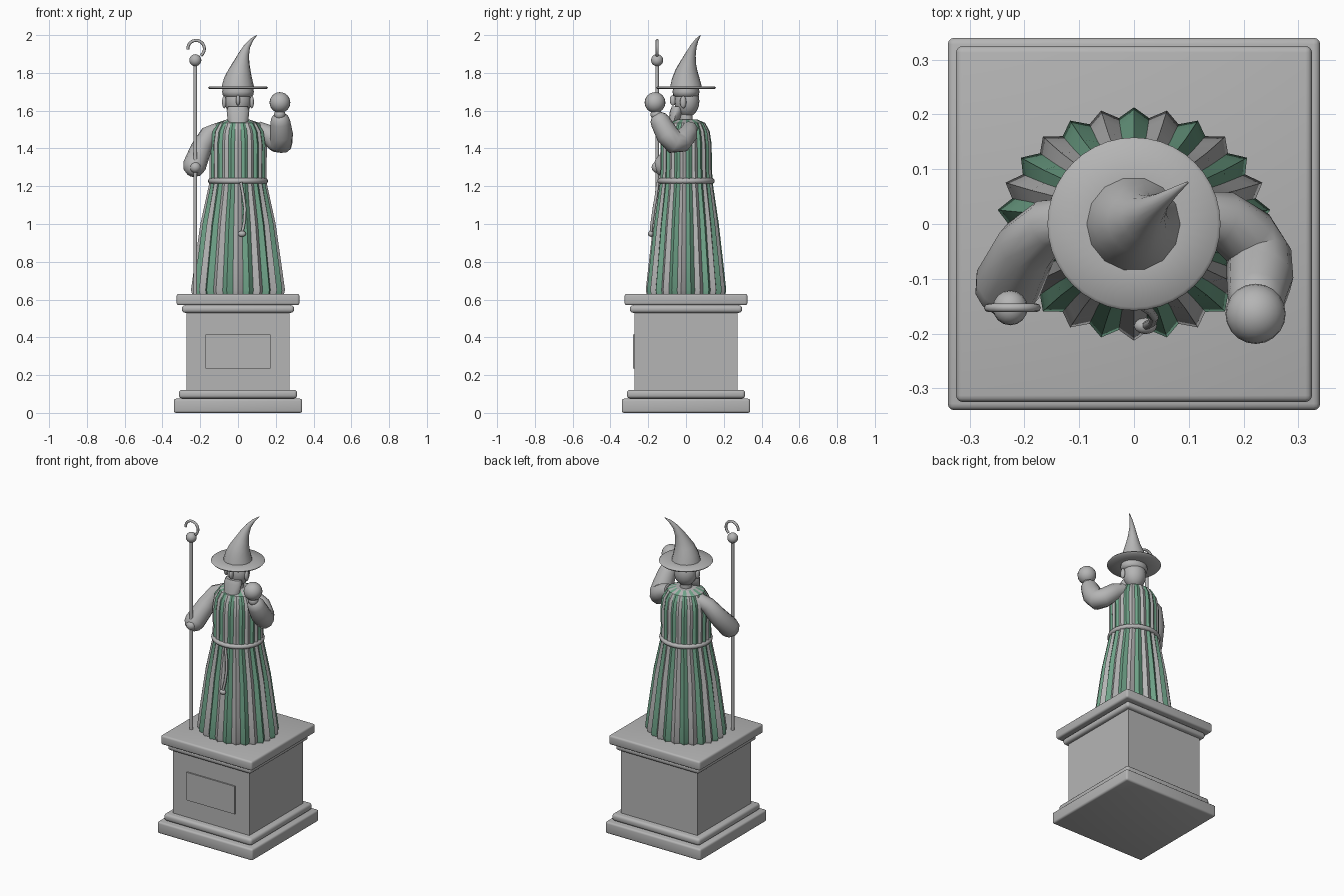
import bpy, bmesh, math
from mathutils import Vector, Quaternion

cube = bpy.data.objects.get("Cube")
if cube:
    bpy.data.objects.remove(cube, do_unlink=True)


def material(name, color):
    m = bpy.data.materials.new(name)
    m.use_nodes = True
    m.diffuse_color = (*color, 1)
    m.node_tree.nodes["Principled BSDF"].inputs["Base Color"].default_value = (*color, 1)
    return m


STONE = material("stone grey", (0.46, 0.46, 0.46))
GREEN = material("stripe green", (0.16, 0.37, 0.25))


def finish(name, bm, angle=40, mats=(STONE,)):
    bmesh.ops.recalc_face_normals(bm, faces=bm.faces)
    mesh = bpy.data.meshes.new(name)
    bm.to_mesh(mesh)
    bm.free()
    ob = bpy.data.objects.new(name, mesh)
    bpy.context.collection.objects.link(ob)
    for m in mats:
        mesh.materials.append(m)
    bpy.ops.object.select_all(action='DESELECT')
    ob.select_set(True)
    bpy.context.view_layer.objects.active = ob
    if angle:
        bpy.ops.object.shade_smooth_by_angle(angle=math.radians(angle))
    return ob


def skin(bm, rings):
    """Bridge rings of points with quads and close both ends."""
    loops = [[bm.verts.new(p) for p in ring] for ring in rings]
    n = len(loops[0])
    for a, b in zip(loops, loops[1:]):
        for i in range(n):
            j = (i + 1) % n
            bm.faces.new((a[i], a[j], b[j], b[i]))
    bm.faces.new(loops[0])
    bm.faces.new(loops[-1])


def box(name, half, z0, z1, bevel=0.0):
    bm = bmesh.new()
    bmesh.ops.create_cube(bm, size=1)
    for v in bm.verts:
        v.co = (v.co.x * 2 * half, v.co.y * 2 * half, z0 + (v.co.z + 0.5) * (z1 - z0))
    if bevel:
        bmesh.ops.bevel(bm, geom=bm.edges[:], offset=bevel, segments=3,
                        profile=0.5, affect='EDGES')
    return finish(name, bm, 35)


def ball(name, at, size, segs=16, rings=10):
    bm = bmesh.new()
    bmesh.ops.create_uvsphere(bm, u_segments=segs, v_segments=rings, radius=1)
    for v in bm.verts:
        v.co = Vector(at) + Vector([c * s for c, s in zip(v.co, size)])
    return finish(name, bm, 60)


def tube(name, pts, sides=12, dome=False):
    """Loft circles along (x, y, z, radius) points, optionally with a round end."""
    pts = [(Vector(p[:3]), p[3]) for p in pts]
    if dome:
        (p0, _), (p1, r) = pts[-2:]
        d = (p1 - p0).normalized()
        for a in (0.5, 1.0, 1.4):
            pts.append((p1 + d * r * math.sin(a), r * math.cos(a)))
    rings = []
    old, turn = Vector((0, 0, 1)), Quaternion()
    for i, (p, r) in enumerate(pts):
        t = (pts[min(i + 1, len(pts) - 1)][0] - pts[max(i - 1, 0)][0]).normalized()
        turn = old.rotation_difference(t) @ turn
        old = t
        ring = [math.tau * k / sides for k in range(sides)]
        rings.append([p + turn @ Vector((r * math.cos(a), r * math.sin(a), 0)) for a in ring])
    bm = bmesh.new()
    skin(bm, rings)
    return finish(name, bm, 60)


def lathe(name, profile, sides=32, depth=1.0):
    bm = bmesh.new()
    angles = [math.tau * k / sides for k in range(sides)]
    skin(bm, [[(r * math.cos(a), r * depth * math.sin(a), z) for a in angles]
              for r, z in profile])
    return finish(name, bm, 60)


# Pedestal
box("plinth_base", 0.34, 0, 0.075, 0.012)
box("plinth_lower_moulding", 0.313, 0.077, 0.122, 0.016)
box("plinth_body", 0.272, 0.115, 0.54)
box("plinth_upper_moulding", 0.297, 0.53, 0.57, 0.016)
box("plinth_cap", 0.325, 0.57, 0.63, 0.012)
plaque = box("plaque", 0.5, -0.5, 0.5)
plaque.scale = (0.342, 0.009, 0.18)
plaque.location = (0, -0.276, 0.325)

# Pleated robe: one ridge per stripe, colours alternating
STRIPES = 26
levels = [(0.235, 0.20, 0.63, 0.045), (0.24, 0.204, 0.65, 0.045), (0.22, 0.188, 0.8, 0.045),
          (0.193, 0.167, 1.0, 0.04), (0.148, 0.137, 1.22, 0.03), (0.148, 0.133, 1.3, 0.03),
          (0.15, 0.132, 1.42, 0.03), (0.14, 0.122, 1.49, 0.03), (0.112, 0.10, 1.535, 0.02),
          (0.06, 0.06, 1.553, 0)]
rings = []
for rx, ry, z, fold in levels:
    ring = []
    for k in range(2 * STRIPES):
        a = math.pi * (k - 1) / STRIPES - math.pi / 2
        s = 1 + (fold if k % 2 else -fold)
        ring.append((rx * s * math.cos(a), ry * s * math.sin(a), z))
    rings.append(ring)
bm = bmesh.new()
skin(bm, rings)
bm.faces.ensure_lookup_table()
for i, f in enumerate(bm.faces):
    if len(f.verts) == 4:
        f.material_index = (i % (2 * STRIPES)) // 2 % 2
finish("robe", bm, 20, (STONE, GREEN))

# Rope belt with a hanging tassel
bm = bmesh.new()
path = [math.tau * k / 40 for k in range(40)]
loops = []
for a in path:
    loops.append([bm.verts.new(((0.144 + 0.015 * math.cos(b)) * math.cos(a),
                                (0.137 + 0.015 * math.cos(b)) * math.sin(a),
                                1.228 + 0.015 * math.sin(b)))
                  for b in [math.tau * k / 10 for k in range(10)]])
for i, a in enumerate(loops):
    b = loops[(i + 1) % len(loops)]
    for k in range(10):
        bm.faces.new((a[k], b[k], b[k - 9], a[k - 9]))
finish("belt", bm, 60)
tube("belt_cord", [(0.015, -0.15, 1.22, 0.008), (0.028, -0.158, 1.15, 0.008),
                   (0.037, -0.17, 1.08, 0.008), (0.033, -0.18, 1.01, 0.008),
                   (0.021, -0.186, 0.95, 0.008)], 8)
ball("cord_knot", (0.021, -0.186, 0.948), (0.021, 0.015, 0.016), 12, 8)

# Head, beard and face
tube("neck", [(0, 0, 1.53, 0.036), (0, 0, 1.62, 0.036)], 14)
ball("head", (0, 0.005, 1.65), (0.07, 0.066, 0.085))
lathe("hair_band", [(0.06, 1.672), (0.08, 1.68), (0.084, 1.7), (0.08, 1.72)], 20, 0.85)
ball("nose", (0, -0.068, 1.655), (0.012, 0.018, 0.028), 10, 8)
for side, label in ((1, "left"), (-1, "right")):
    ball(label + "_ear", (side * 0.073, -0.015, 1.645), (0.012, 0.017, 0.033), 10, 8)
bm = bmesh.new()
outline = [math.tau * k / 12 for k in range(12)]
skin(bm, [[(w * math.cos(a), y + d * math.sin(a), z) for a in outline]
          for w, d, y, z in ((0.045, 0.022, -0.075, 1.53), (0.055, 0.03, -0.062, 1.55),
                             (0.06, 0.035, -0.05, 1.6), (0.052, 0.03, -0.045, 1.622))])
finish("beard", bm, 50)

# Pointed hat with a bent tip
lathe("hat_brim", [(0.08, 1.714), (0.152, 1.714), (0.158, 1.721), (0.152, 1.728),
                   (0.08, 1.728)], 40)
tube("hat_cone", [(0, 0, 1.722, 0.087), (0.002, 0, 1.765, 0.076), (0.01, 0.004, 1.81, 0.06),
                  (0.019, 0.012, 1.85, 0.044), (0.03, 0.024, 1.895, 0.029),
                  (0.048, 0.04, 1.94, 0.017), (0.072, 0.058, 1.975, 0.009),
                  (0.098, 0.076, 1.998, 0.002)], 14)

# Arms, hands and the raised orb
tube("right_arm", [(-0.10, 0.01, 1.50, 0.04), (-0.155, 0, 1.475, 0.047),
                   (-0.195, -0.04, 1.40, 0.056), (-0.23, -0.11, 1.31, 0.062)], 12, True)
ball("right_hand", (-0.226, -0.152, 1.30), (0.03, 0.03, 0.03))
tube("left_arm", [(0.10, 0.02, 1.505, 0.042), (0.16, 0.01, 1.475, 0.052),
                  (0.208, -0.025, 1.435, 0.058), (0.228, -0.06, 1.43, 0.061),
                  (0.23, -0.1, 1.475, 0.061), (0.224, -0.135, 1.54, 0.053)], 12, True)
ball("left_hand", (0.221, -0.158, 1.58), (0.03, 0.03, 0.03))
ball("orb", (0.222, -0.164, 1.643), (0.055, 0.055, 0.055), 20, 12)

# Staff with a crook on top
X, Y = -0.226, -0.153
tube("staff", [(X, Y, 0.63, 0.01), (X, Y, 1.87, 0.01)], 10)
ball("staff_knob", (X, Y, 1.867), (0.032, 0.032, 0.032))
crook = [math.radians(a) for a in range(185, -60, -15)]
tube("staff_crook", [(X + 0.004 + 0.044 * math.cos(a), Y, 1.928 + 0.044 * math.sin(a), 0.008)
                     for a in crook], 8)
